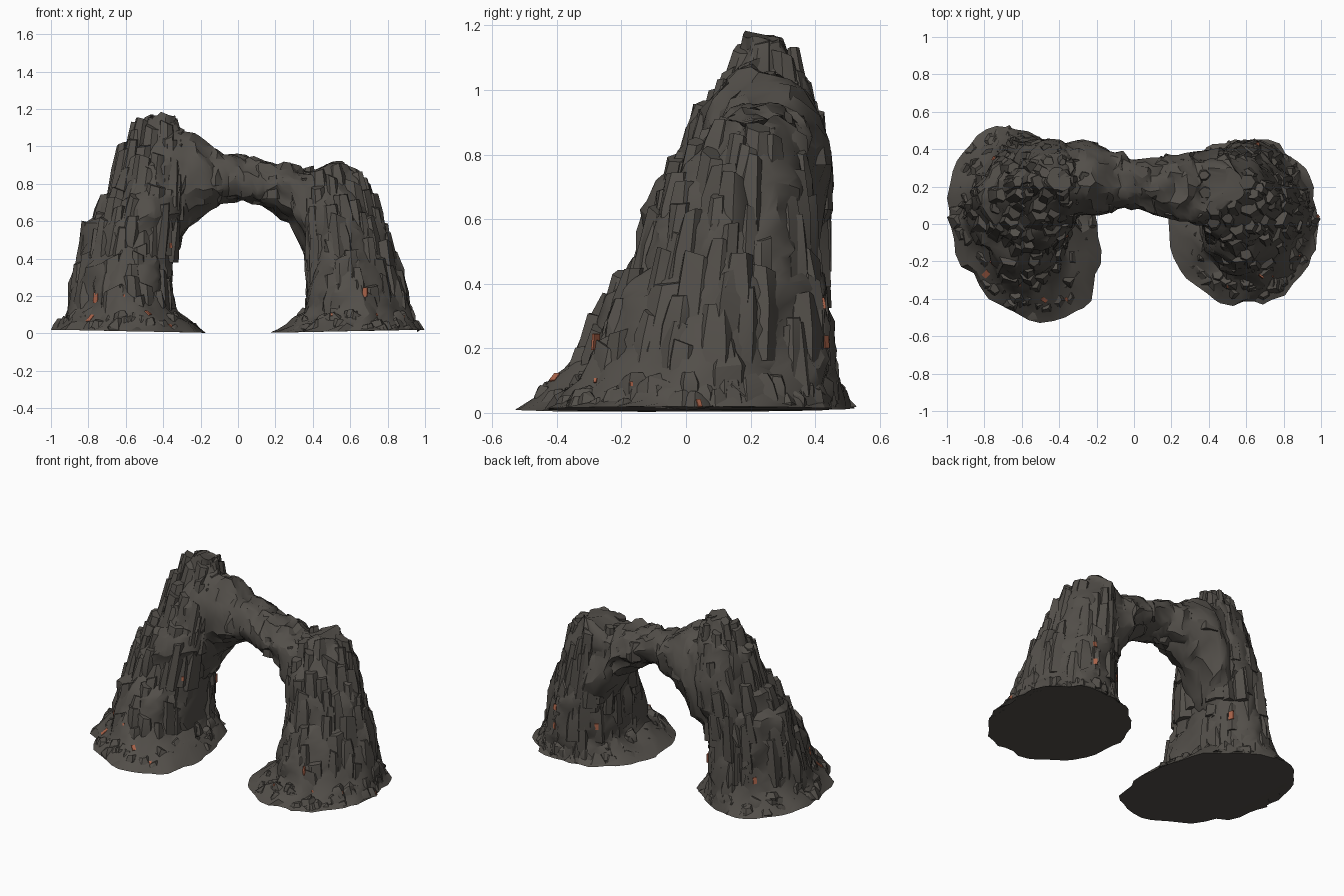
import bpy
import bmesh
import math
import random
from mathutils import Vector, noise
from mathutils.bvhtree import BVHTree

random.seed(7)
if "Cube" in bpy.data.objects:
    bpy.data.objects.remove(bpy.data.objects["Cube"])


def make_material(name, colour):
    mat = bpy.data.materials.new(name)
    mat.use_nodes = True
    mat.diffuse_color = colour
    mat.node_tree.nodes["Principled BSDF"].inputs["Base Color"].default_value = colour
    return mat


ROCK = make_material("dark rock", (0.085, 0.077, 0.067, 1))
ORE = make_material("orange ore", (0.42, 0.13, 0.07, 1))

# Each row: position along the axis, then low and high bounds of both cross directions
LEFT = [(0, -1, -.17, -.52, .52), (.04, -.99, -.22, -.5, .52), (.12, -.92, -.32, -.4, .48),
        (.38, -.89, -.35, -.25, .45), (.46, -.86, -.34, -.17, .44), (.57, -.84, -.31, -.15, .46),
        (.62, -.78, -.29, -.15, .46), (.72, -.76, -.27, -.1, .46), (.77, -.69, -.26, -.06, .46),
        (.9, -.67, -.25, 0, .43), (.99, -.66, -.25, .09, .4), (1.03, -.6, -.26, .11, .39),
        (1.1, -.57, -.3, .14, .35), (1.16, -.49, -.32, .16, .31)]
RIGHT = [(0, .18, 1, -.44, .46), (.04, .25, .98, -.42, .46), (.12, .35, .95, -.33, .45),
         (.4, .36, .87, -.21, .45), (.45, .35, .84, -.15, .42), (.6, .32, .79, -.12, .41),
         (.67, .31, .77, -.1, .4), (.75, .31, .73, -.02, .39), (.85, .32, .65, .04, .37),
         (.9, .46, .62, .1, .31)]
BRIDGE = [(-.5, .05, .4, .2, 1.05), (-.37, .02, .43, .38, 1.08), (-.25, .04, .45, .57, 1.06),
          (-.12, .06, .4, .68, 1), (0, .07, .35, .7, .95), (.12, .05, .36, .7, .93),
          (.22, .01, .37, .65, .91), (.32, -.02, .39, .54, .89), (.48, 0, .39, .2, .86)]


def bounds(rows, t):
    """Interpolate the bounds of a cross-section at position t."""
    t = min(max(t, rows[0][0]), rows[-1][0])
    for a, b in zip(rows, rows[1:]):
        if t <= b[0]:
            f = (t - a[0]) / (b[0] - a[0])
            return [p + (q - p) * f for p, q in zip(a[1:], b[1:])]


def oval(rows, t, c, s, inset):
    """Point at direction c, s within the bounds, moved inward by inset."""
    u0, u1, v0, v1 = bounds(rows, t)
    return ((u0 + u1) / 2 + max((u1 - u0) / 2 - inset, .01) * c,
            (v0 + v1) / 2 + max((v1 - v0) / 2 - inset, .01) * s)


def tower_section(rows, skew):
    """Slanted oval at the foot, turning to a wedge that points away from the arch."""
    def section(t, angle, inset):
        foot = max(0, 1 - t / .2)
        c, s = math.cos(angle + skew * foot), math.sin(angle)
        outward = c * rows[0][1] * abs(rows[0][1] + rows[0][2]) > 0
        if rows[0][1] > 0:
            outward = c > 0
        power = 1 + (.45 if outward else -.2) * (1 - foot)
        return oval(rows, t, math.copysign(abs(c) ** power, c),
                    math.copysign(abs(s) ** power, s), inset)
    return section


def bridge_section(t, angle, inset):
    return oval(BRIDGE, t, math.cos(angle), math.sin(angle), inset)


def loft(bm, section, start, end, steps, segments, inset, place, rough):
    """Skin of rings along the axis, roughened by noise."""
    rings = []
    for i in range(steps + 1):
        t = start + (end - start) * i / steps
        ring = []
        for k in range(segments):
            angle = math.tau * (k + .5 * (i % 2)) / segments
            p = Vector(place(t, *section(t, angle, inset if i else .005)))
            q = Vector((p.x, p.y, p.z * .6))
            wobble = noise.noise_vector(q * 9) * rough + noise.noise_vector(q * 24) * rough * .6
            if not i:
                wobble.z = 0
            p += wobble
            p.x = min(max(p.x, -1), 1)
            ring.append(bm.verts.new(p))
        rings.append(ring)
    for low, high in zip(rings, rings[1:]):
        for k in range(segments):
            n = (k + 1) % segments
            bm.faces.new((low[k], low[n], high[n], high[k]))
    bm.faces.new(rings[0][::-1])
    bm.faces.new(rings[-1])


def shard(bm, foot, head, radius, taper):
    """Rough rock column: the convex hull of three jittered rings."""
    foot, head = Vector(foot), Vector(head)
    turn = random.random() * math.tau
    tilt = Vector((random.uniform(-1, 1), random.uniform(-1, 1), 0)) * .5
    verts = []
    for f, scale in ((0, 1.1), (.6, 1), (1, taper)):
        for k in range(6):
            a = turn + math.tau * k / 6
            r = radius * scale * random.uniform(.75, 1.15)
            p = Vector((math.cos(a) * r, math.sin(a) * r, 0))
            p.z = p.dot(tilt) * f
            p += foot.lerp(head, f)
            p.z = max(p.z, .018)
            p.x = min(max(p.x, -1), 1)
            verts.append(bm.verts.new(p))
    hull = bmesh.ops.convex_hull(bm, input=verts)
    spare = {v for v in hull["geom_interior"] if isinstance(v, bmesh.types.BMVert)}
    bmesh.ops.delete(bm, geom=list(spare), context="VERTS")


def finish(bm, name, material, smooth=True):
    bmesh.ops.recalc_face_normals(bm, faces=bm.faces)
    mesh = bpy.data.meshes.new(name)
    bm.to_mesh(mesh)
    mesh.materials.append(material)
    obj = bpy.data.objects.new(name, mesh)
    bpy.context.collection.objects.link(obj)
    if smooth:
        bpy.ops.object.select_all(action="DESELECT")
        obj.select_set(True)
        bpy.context.view_layer.objects.active = obj
        bpy.ops.object.shade_smooth_by_angle(angle=math.radians(28))


def tower(name, rows, columns, skew):
    bm = bmesh.new()
    top = rows[-1][0]
    section = tower_section(rows, skew)
    # Solid core whose underside dips towards the arch
    loft(bm, section, 0, top, 26, 44, .02, lambda t, u, v: (u, v, max(t, .02 * abs(u))), .03)
    # Stepped upright columns over the flanks
    for i in range(columns):
        z = .18 + (top - .18) * (i + random.random()) / columns
        angle = i * 2.4 + random.uniform(-.3, .3)
        radius = random.uniform(.045, .09) * (1 - .35 * z / top)
        low = max(z - random.uniform(.16, .34), .05)
        head = Vector(section(z - (z - low) * .2, angle, radius))
        foot = Vector(section(max(low, .13), angle, radius * 1.1))
        foot = head.lerp(foot, .5)
        shard(bm, (*foot, low), (*head, z), radius, random.uniform(.6, .9))
    # Broken crown
    for i in range(5):
        u, v = section(top, i * 2.4, .04)
        shard(bm, (u, v, top - .2), (u, v, top - random.uniform(0, .05)), .045, .75)
    # Rubble on the foot
    for i in range(80):
        z = random.uniform(.02, .11)
        radius = random.uniform(.04, .075)
        u, v = section(z, i * 2.4, radius)
        shard(bm, (u, v, z - .06), (u, v, z + random.uniform(0, .03)), radius, .6)
    finish(bm, name, ROCK)
    return bm


def bridge():
    bm = bmesh.new()
    loft(bm, bridge_section, BRIDGE[0][0], BRIDGE[-1][0], 28, 30, .005,
         lambda t, u, v: (t, u, v), .04)
    # Low blocks that break up the top of the span
    for i in range(16):
        t = random.uniform(-.42, .4)
        radius = random.uniform(.04, .07)
        u, v = bridge_section(t, random.uniform(0, math.pi), radius)
        shard(bm, (t, u, v - .08), (t, u, v + .035), radius, .7)
    finish(bm, "arch_bridge", ROCK)
    return bm


def ore_flecks(name, bodies, side, spots):
    """Thin ore plates laid where level rays from one side meet the rock."""
    side = Vector(side)
    trees = [BVHTree.FromBMesh(body) for body in bodies]
    bm = bmesh.new()
    for across, z, size in spots:
        start = side * 2 + Vector((across * abs(side.y), across * abs(side.x), z))
        hits = [tree.ray_cast(start, -side) for tree in trees]
        hits = [h for h in hits if h[0] is not None]
        if not hits:
            continue
        spot, normal = min(hits, key=lambda h: h[3])[:2]
        matrix = normal.to_track_quat("Z", "Y").to_matrix().to_4x4()
        matrix.translation = spot
        plate = bmesh.ops.create_cube(bm, size=1)["verts"]
        bmesh.ops.scale(bm, vec=(size * .6, size, .008), verts=plate)
        bmesh.ops.transform(bm, matrix=matrix, verts=plate)
    finish(bm, name, ORE, smooth=False)


bodies = [tower("right_tower", LEFT, 125, .24), tower("left_tower", RIGHT, 100, 0), bridge()]
ore_flecks("front_ore", bodies, (0, -1, 0), [
    (-.76, .19, .055), (-.79, .08, .05), (-.48, .11, .035), (-.36, .04, .025),
    (-.61, .2, .015), (-.36, .47, .025), (.68, .22, .05), (.5, .1, .015)])
ore_flecks("back_ore", bodies, (0, 1, 0), [
    (.42, .24, .04), (.66, .22, .04), (.66, .34, .035),
    (-.43, .28, .055), (-.27, .52, .04), (-.75, .2, .04)])
ore_flecks("side_ore", bodies, (1, 0, 0), [(-.28, .1, .015), (-.17, .09, .015), (.04, .03, .025)])
for body in bodies:
    body.free()
